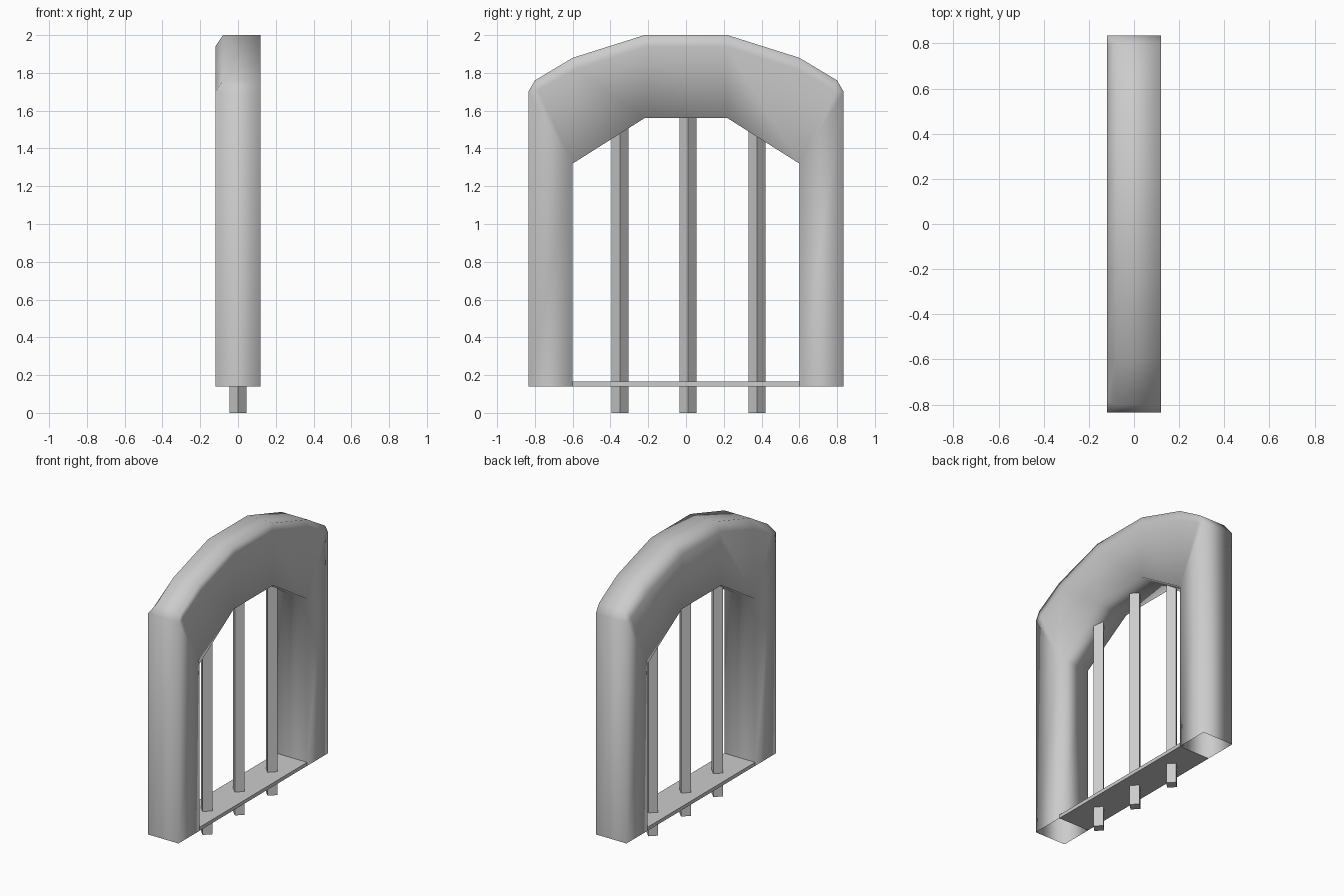
import bpy, bmesh

if "Cube" in bpy.data.objects:
    bpy.data.objects.remove(bpy.data.objects["Cube"])

# Half-arch stations: outer (y, z), bevel line (y, z), inner (y, z), bevel width
HALF = [
    ((0.835, 0.14), (0.835, 0.14), (0.60, 0.14), 0.0),
    ((0.835, 1.70), (0.835, 1.70), (0.60, 1.32), 0.0),
    ((0.80, 1.76), (0.785, 1.71), (0.60, 1.32), 0.04),
    ((0.60, 1.88), (0.585, 1.82), (0.60, 1.32), 0.04),
    ((0.22, 2.00), (0.21, 1.94), (0.22, 1.56), 0.04),
]
W = 0.12


def finish(bm, name):
    bmesh.ops.remove_doubles(bm, verts=bm.verts, dist=0.0005)
    bmesh.ops.recalc_face_normals(bm, faces=bm.faces)
    for f in bm.faces:
        f.smooth = True
    me = bpy.data.meshes.new(name)
    bm.to_mesh(me)
    bm.free()
    ob = bpy.data.objects.new(name, me)
    bpy.context.collection.objects.link(ob)
    return ob


def flip(p):
    return (-p[0], p[1])


# Arch frame: sections skinned from one leg over the top to the other, open at the feet
stations = HALF + [(flip(o), flip(m), flip(i), b) for o, m, i, b in reversed(HALF)]
bm = bmesh.new()
rings = []
for o, m, i, b in stations:
    section = [(-W + b, *o), (-W, *m), (-W, *i), (W, *i), (W, *m), (W, *o)]
    rings.append([bm.verts.new(c) for c in section])
for r, s in zip(rings, rings[1:]):
    for k in range(6):
        n = (k + 1) % 6
        quad = []
        for v in (r[k], r[n], s[n], s[k]):
            if all((v.co - q.co).length > 0.0005 for q in quad):
                quad.append(v)
        if len(quad) >= 3:
            bm.faces.new(quad)
finish(bm, "arch_frame")

# Sill plate between the feet
bpy.ops.mesh.primitive_cube_add(size=1, location=(0, 0, 0.1525))
sill = bpy.context.object
sill.name = "sill_plate"
sill.scale = (0.24, 1.2, 0.025)
bpy.ops.object.transform_apply(location=False, rotation=False, scale=True)

# Four-sided upright bars, turned corner-on and running up into the arch
for n, (y, top) in enumerate([(-0.35, 1.52), (0.01, 1.58), (0.375, 1.52)]):
    bpy.ops.mesh.primitive_cylinder_add(vertices=4, radius=0.045, depth=top,
                                        location=(0, y, top / 2))
    bar = bpy.context.object
    bar.name = f"upright_bar_{n + 1}"
    for f in bar.data.polygons:
        f.use_smooth = abs(f.normal.z) < 0.5
    bpy.ops.object.shade_smooth_by_angle(angle=1.6 - 0.05)
    for f in bar.data.polygons:
        f.use_smooth = abs(f.normal.z) < 0.5
